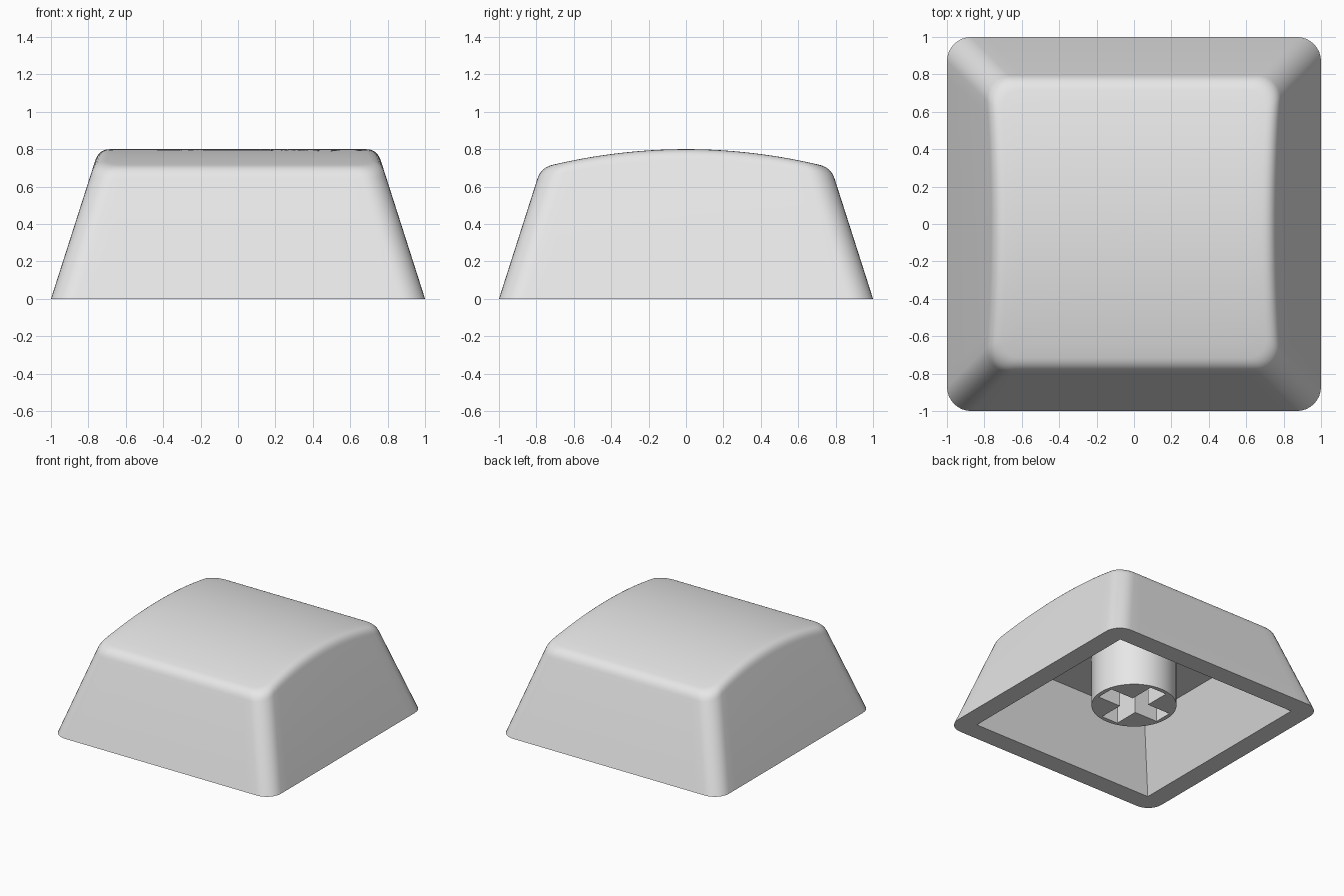
import bpy, bmesh, math
from mathutils import Vector

if "Cube" in bpy.data.objects:
    bpy.data.objects.remove(bpy.data.objects["Cube"])

grey = bpy.data.materials.new("light_grey")
grey.diffuse_color = (0.8, 0.8, 0.8, 1)
grey.use_nodes = True
grey.node_tree.nodes["Principled BSDF"].inputs["Base Color"].default_value = grey.diffuse_color

SLOPE = 0.32      # inward lean of the walls
EDGE = 0.06       # size of the rounded top edge


def crown(y):
    """Height of the cylindrical top."""
    return 0.8 - 0.1 * (y / 0.78) ** 2


def perimeter(side=20, corner=8):
    """Rounded square as (core direction, corner direction) pairs."""
    out = []
    for q in range(4):
        a = q * math.pi / 2
        c, s = round(math.cos(a)), round(math.sin(a))
        for i in range(side):
            t = -1 + 2 * i / side
            out.append((Vector((c - s * t, s + c * t)), Vector((c, s))))
        for i in range(corner):
            b = a + math.pi / 2 * i / corner
            out.append((Vector((c - s, s + c)),
                        Vector((math.cos(b), math.sin(b)))))
    return out


def place(p, half, z, r=0.13):
    v = p[0] * (half - r) + p[1] * r
    return Vector((v.x, v.y, z))


def ring(bm, points):
    return [bm.verts.new(p) for p in points]


def bridge(bm, a, b):
    n = len(a)
    for i in range(n):
        j = (i + 1) % n
        bm.faces.new((a[i], a[j], b[j], b[i]))


def flat_between(bm, a, b):
    """Fill the flat area between two loops."""
    edges = []
    for loop in (a, b):
        for i in range(len(loop)):
            pair = (loop[i], loop[(i + 1) % len(loop)])
            edges.append(bm.edges.get(pair) or bm.edges.new(pair))
    bmesh.ops.triangle_fill(bm, edges=edges, use_beauty=True)


def finish(bm, name):
    bmesh.ops.recalc_face_normals(bm, faces=bm.faces)
    mesh = bpy.data.meshes.new(name)
    bm.to_mesh(mesh)
    bm.free()
    mesh.materials.append(grey)
    ob = bpy.data.objects.new(name, mesh)
    bpy.context.collection.objects.link(ob)
    bpy.ops.object.select_all(action='DESELECT')
    ob.select_set(True)
    bpy.context.view_layer.objects.active = ob
    bpy.ops.object.shade_smooth_by_angle(angle=math.radians(30))


# Cap shell: leaning walls, rounded edge, curved top
bm = bmesh.new()
path = perimeter()
ARC = 6
rows = [[] for _ in range(ARC + 1)]
for p in path:
    z = 0.75
    for _ in range(12):                       # where the wall meets the crown
        z = crown(place(p, 1 - SLOPE * z, z).y)
    half = 1 - SLOPE * z
    low = place(p, half + SLOPE * EDGE, z - EDGE)
    mid = place(p, half, z)
    top = place(p, half - EDGE, z, 0.10)
    top.z = crown(top.y)
    for k in range(ARC + 1):
        t = k / ARC
        rows[k].append(low * (1 - t) ** 2 + mid * 2 * t * (1 - t) + top * t * t)

base = ring(bm, [place(p, 1, 0) for p in path])
last = base
for row in rows:
    new = ring(bm, row)
    bridge(bm, last, new)
    last = new
for k in range(9, 0, -1):
    f = k / 10
    new = ring(bm, [(v.x * f, v.y * f, crown(v.y * f)) for v in rows[-1]])
    bridge(bm, last, new)
    last = new
centre = bm.verts.new((0, 0, crown(0)))
for i in range(len(last)):
    bm.faces.new((last[i], last[(i + 1) % len(last)], centre))

# Hollow underside with sharp corners
CEILING = 0.52
square = [(-1, -1), (1, -1), (1, 1), (-1, 1)]
mouth = ring(bm, [(x * 0.84, y * 0.84, 0) for x, y in square])
roof = ring(bm, [(x * 0.64, y * 0.64, CEILING) for x, y in square])
bridge(bm, mouth, roof)
bm.faces.new(roof)
flat_between(bm, base, mouth)
finish(bm, "cap_shell")

# Round stem with a cross-shaped socket
bm = bmesh.new()
R, L, W, Z = 0.32, 0.285, 0.075, 0.11
circle = [(R * math.cos(i * math.tau / 64), R * math.sin(i * math.tau / 64))
          for i in range(64)]
cross = []
for q in range(4):
    c, s = round(math.cos(q * math.pi / 2)), round(math.sin(q * math.pi / 2))
    for x, y in ((L, -W), (L, W), (W, W)):
        cross.append((c * x - s * y, s * x + c * y))
loops = []
for outline in (circle, cross):
    bottom = ring(bm, [(x, y, Z) for x, y in outline])
    bridge(bm, bottom, ring(bm, [(x, y, CEILING) for x, y in outline]))
    loops.append(bottom)
flat_between(bm, *loops)
finish(bm, "stem")
